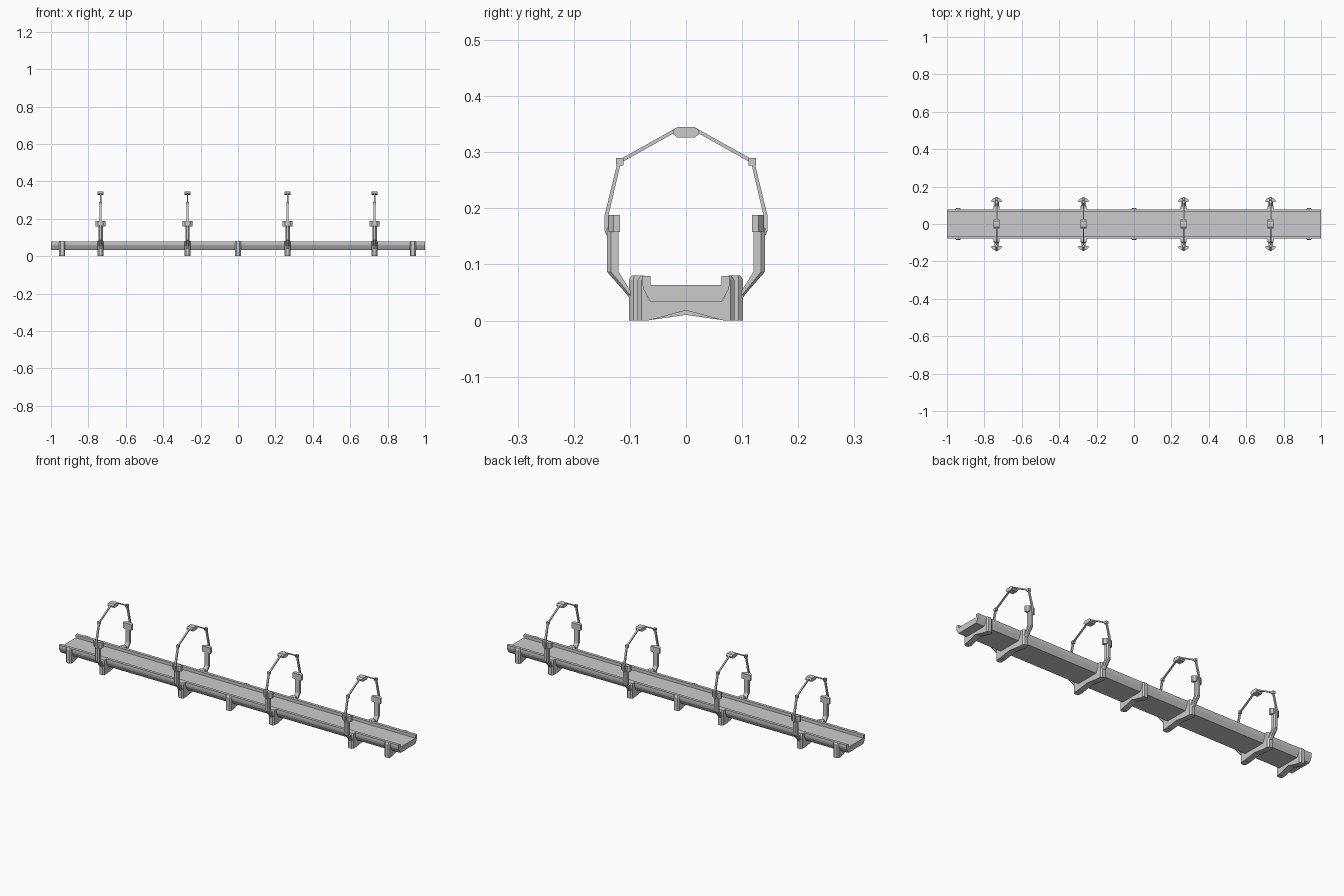
import bpy, bmesh

if "Cube" in bpy.data.objects:
    bpy.data.objects.remove(bpy.data.objects["Cube"])


def make(name, build):
    bm = bmesh.new()
    build(bm)
    bmesh.ops.recalc_face_normals(bm, faces=bm.faces)
    me = bpy.data.meshes.new(name)
    bm.to_mesh(me)
    bm.free()
    ob = bpy.data.objects.new(name, me)
    bpy.context.collection.objects.link(ob)
    return ob


def skin(bm, rings):
    """Join equal-sized rings of points into a capped solid."""
    vs = [[bm.verts.new(p) for p in r] for r in rings]
    n = len(vs[0])
    for a, b in zip(vs, vs[1:]):
        for i in range(n):
            j = (i + 1) % n
            bm.faces.new((a[i], a[j], b[j], b[i]))
    bm.faces.new(vs[0])
    bm.faces.new(vs[-1])


def prism(bm, yz, x0, x1):
    skin(bm, [[(x, y, z) for y, z in yz] for x in (x0, x1)])


def loft(bm, cx, s, stations, hw, nose):
    """Upright bar: (inner y, shoulder y, outer y, z); outer corners chamfered to nose width."""
    skin(bm, [[(cx - hw, s * a, z), (cx - hw, s * b, z), (cx - nose, s * c, z),
               (cx + nose, s * c, z), (cx + hw, s * b, z), (cx + hw, s * a, z)]
              for a, b, c, z in stations])


def mirrored(half):
    return half + [(-y, z) for y, z in reversed(half) if y != 0]


# Trough bed with raised side lips
BED = mirrored([(0.063, 0.033), (0.070, 0.045), (0.076, 0.056), (0.078, 0.066),
                (0.078, 0.079), (0.063, 0.079), (0.063, 0.063)])
make("conveyor_trough", lambda bm: prism(bm, BED, -1, 1))


# Cradle foot: notched cross block plus chamfered side posts
def cradle(x, shoulder, outer, peak):
    def build(bm):
        foot = mirrored([(0, peak), (0.063, 0.001), (shoulder, 0), (shoulder, 0.042), (0.066, 0.036)])
        low = [(y, z) for y, z in foot]
        # start at centre notch, right half, then left half
        prism(bm, low, x - 0.016, x + 0.016)
        for s in (-1, 1):
            loft(bm, x, s, [(0.066, shoulder, outer, 0), (0.066, shoulder, outer, 0.036),
                            (0.075, shoulder, outer, 0.056),
                            (0.076, shoulder, outer, 0.072),
                            (0.076, shoulder - 0.002, outer - 0.005, 0.080)], 0.016, 0.009)
    return build


for x in (-0.94, 0, 0.935):
    make("end_cradle", cradle(x, 0.079, 0.086, 0.018))


# Arched frame: arms, side pads, rods, knuckles
def arch(x):
    def build(bm):
        for s in (-1, 1):
            loft(bm, x, s, [(0.088, 0.093, 0.098, 0.037), (0.100, 0.107, 0.112, 0.054),
                            (0.120, 0.134, 0.141, 0.087), (0.120, 0.134, 0.141, 0.165)],
                 0.012, 0.006)
            rod = [(0.136, 0.155), (0.142, 0.152), (0.145, 0.160), (0.145, 0.188),
                   (0.122, 0.282), (0.116, 0.282), (0.138, 0.188)]
            prism(bm, [(s * y, z) for y, z in rod], x - 0.005, x + 0.005)
            top = [(0.118, 0.280), (0.118, 0.287), (0.018, 0.343), (0.018, 0.336)]
            prism(bm, [(s * y, z) for y, z in top], x - 0.004, x + 0.004)
    return build


def pads(x):
    def build(bm):
        for s in (-1, 1):
            loft(bm, x, s, [(0.118, 0.129, 0.138, z) for z in (0.158, 0.188)], 0.026, 0.014)
    return build


def knuckles(x):
    def build(bm):
        for s in (-1, 1):
            prism(bm, [(s * 0.111, 0.276), (s * 0.125, 0.276), (s * 0.125, 0.290),
                       (s * 0.111, 0.290)], x - 0.007, x + 0.007)
    return build


HEAD = mirrored([(0.015, 0.326), (0.023, 0.332), (0.023, 0.339), (0.015, 0.345)])
for x in (-0.735, -0.27, 0.265, 0.73):
    make("arch_cradle", cradle(x, 0.094, 0.102, 0.010))
    make("arch_frame", arch(x))
    make("side_pad", pads(x))
    make("rod_knuckle", knuckles(x))
    make("top_head", lambda bm: prism(bm, HEAD, x - 0.017, x + 0.017))
